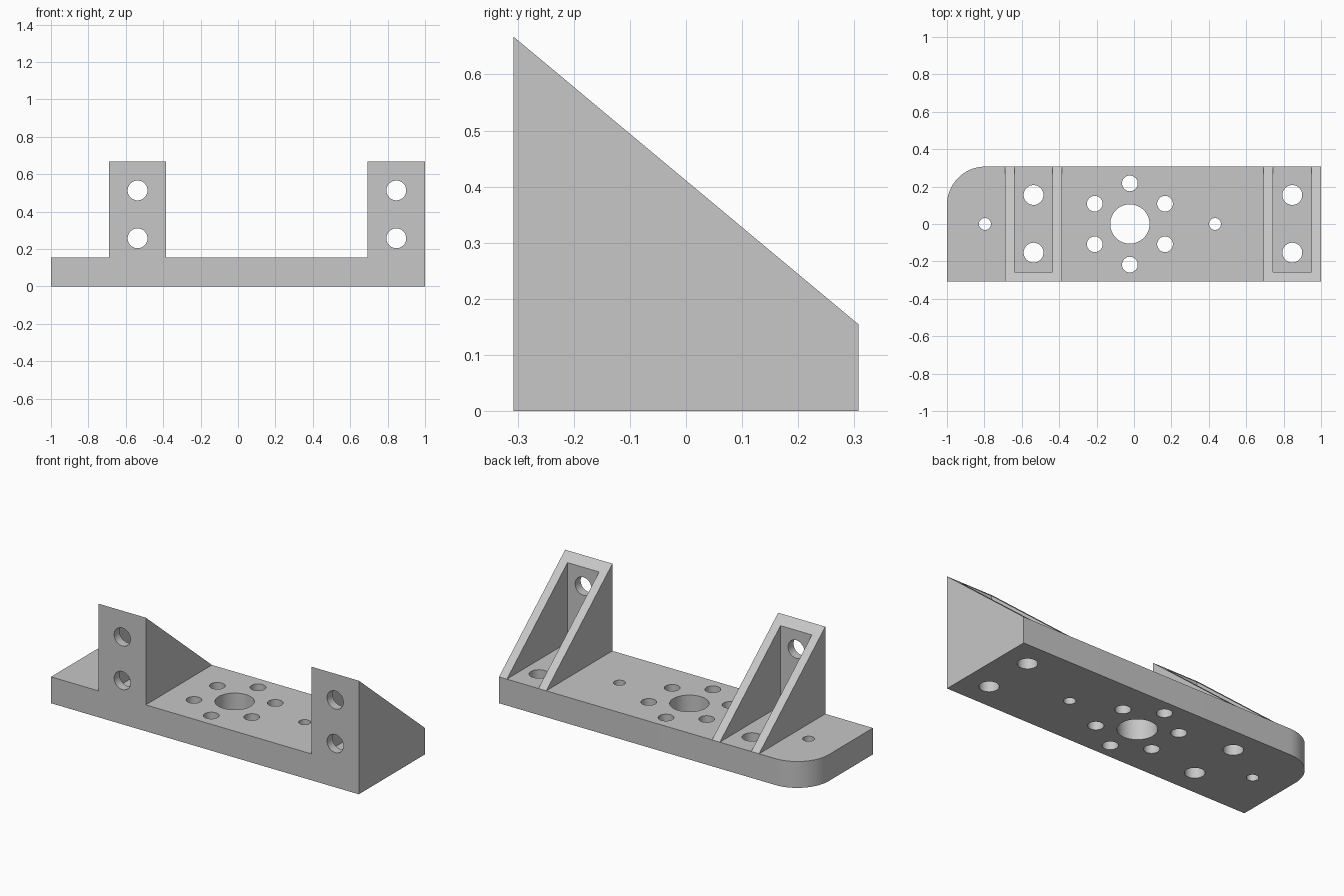
import bpy, bmesh, math
from mathutils import Matrix, Vector

cube = bpy.data.objects.get("Cube")
if cube:
    bpy.data.objects.remove(cube, do_unlink=True)

HALF_Y = 0.307      # half depth of the plate
PLATE = 0.155       # plate thickness
TOP = 0.667         # bracket height
WALL = 0.051        # bracket wall thickness
HOLE = 0.053        # bolt hole radius

grey = bpy.data.materials.new("light grey")
grey.use_nodes = True
colour = (0.57, 0.57, 0.57, 1)
grey.diffuse_color = colour
grey.node_tree.nodes["Principled BSDF"].inputs["Base Color"].default_value = colour


def make(name, bm):
    bmesh.ops.recalc_face_normals(bm, faces=bm.faces)
    mesh = bpy.data.meshes.new(name)
    bm.to_mesh(mesh)
    bm.free()
    mesh.materials.append(grey)
    obj = bpy.data.objects.new(name, mesh)
    bpy.context.collection.objects.link(obj)
    return obj


def prism(name, points, direction):
    bm = bmesh.new()
    face = bm.faces.new([bm.verts.new(p) for p in points])
    ext = bmesh.ops.extrude_face_region(bm, geom=[face])
    verts = [v for v in ext["geom"] if isinstance(v, bmesh.types.BMVert)]
    bmesh.ops.translate(bm, verts=verts, vec=Vector(direction))
    return make(name, bm)


def drills(name, holes, axis):
    """Cylinders for a list of (centre, radius) along one axis."""
    bm = bmesh.new()
    turn = Matrix.Rotation(math.pi / 2, 4, "X") if axis == "Y" else Matrix()
    for centre, radius in holes:
        bmesh.ops.create_cone(bm, cap_ends=True, segments=48, radius1=radius,
                              radius2=radius, depth=0.5,
                              matrix=Matrix.Translation(centre) @ turn)
    return make(name, bm)


def cut(obj, *cutters):
    for cutter in cutters:
        cutter.hide_render = True
        mod = obj.modifiers.new("cut", "BOOLEAN")
        mod.operation = "DIFFERENCE"
        mod.solver = "EXACT"
        mod.object = cutter
    graph = bpy.context.evaluated_depsgraph_get()
    obj.data = bpy.data.meshes.new_from_object(obj.evaluated_get(graph))
    obj.modifiers.clear()
    for cutter in cutters:
        bpy.data.objects.remove(cutter, do_unlink=True)
    bpy.ops.object.select_all(action="DESELECT")
    obj.select_set(True)
    bpy.context.view_layer.objects.active = obj
    bpy.ops.object.shade_smooth_by_angle(angle=math.radians(30))


brackets = {"right_bracket": (-0.69, -0.384), "left_bracket": (0.693, 1.0)}

# Base plate with one rounded back corner
R = 0.205
outline = [(-1, -HALF_Y, 0), (1, -HALF_Y, 0), (1, HALF_Y, 0)]
for i in range(17):
    a = math.pi / 2 * (1 + i / 16)
    outline.append((-1 + R + R * math.cos(a), HALF_Y - R + R * math.sin(a), 0))
plate = prism("base_plate", outline, (0, 0, PLATE))

# Plate holes: hub, bolt circle, small pins, bracket bolts
HUB = -0.022
holes = [((HUB, 0, 0), 0.105)]
for i in range(6):
    a = math.pi / 6 + i * math.pi / 3
    holes.append(((HUB + 0.217 * math.cos(a), 0.217 * math.sin(a), 0), 0.042))
holes += [((x, 0, 0), 0.032) for x in (-0.797, 0.433)]
for x0, x1 in brackets.values():
    holes += [(((x0 + x1) / 2, y, 0), HOLE) for y in (-0.153, 0.155)]
cut(plate, drills("plate_drills", holes, "Z"))

# Sloped brackets: front wall with two ribs, open to the back
for name, (x0, x1) in brackets.items():
    side = [(x0, -HALF_Y, PLATE), (x0, HALF_Y, PLATE), (x0, -HALF_Y, TOP)]
    bracket = prism(name, side, (x1 - x0, 0, 0))
    a, b, front = x0 + WALL, x1 - WALL, -HALF_Y + WALL
    floor = [(a, front, 0.1), (b, front, 0.1), (b, 0.5, 0.1), (a, 0.5, 0.1)]
    pocket = prism("pocket_cutter", floor, (0, 0, 1))
    bolts = [(((x0 + x1) / 2, -HALF_Y, z), HOLE) for z in (0.257, 0.513)]
    cut(bracket, pocket, drills("wall_drills", bolts, "Y"))
